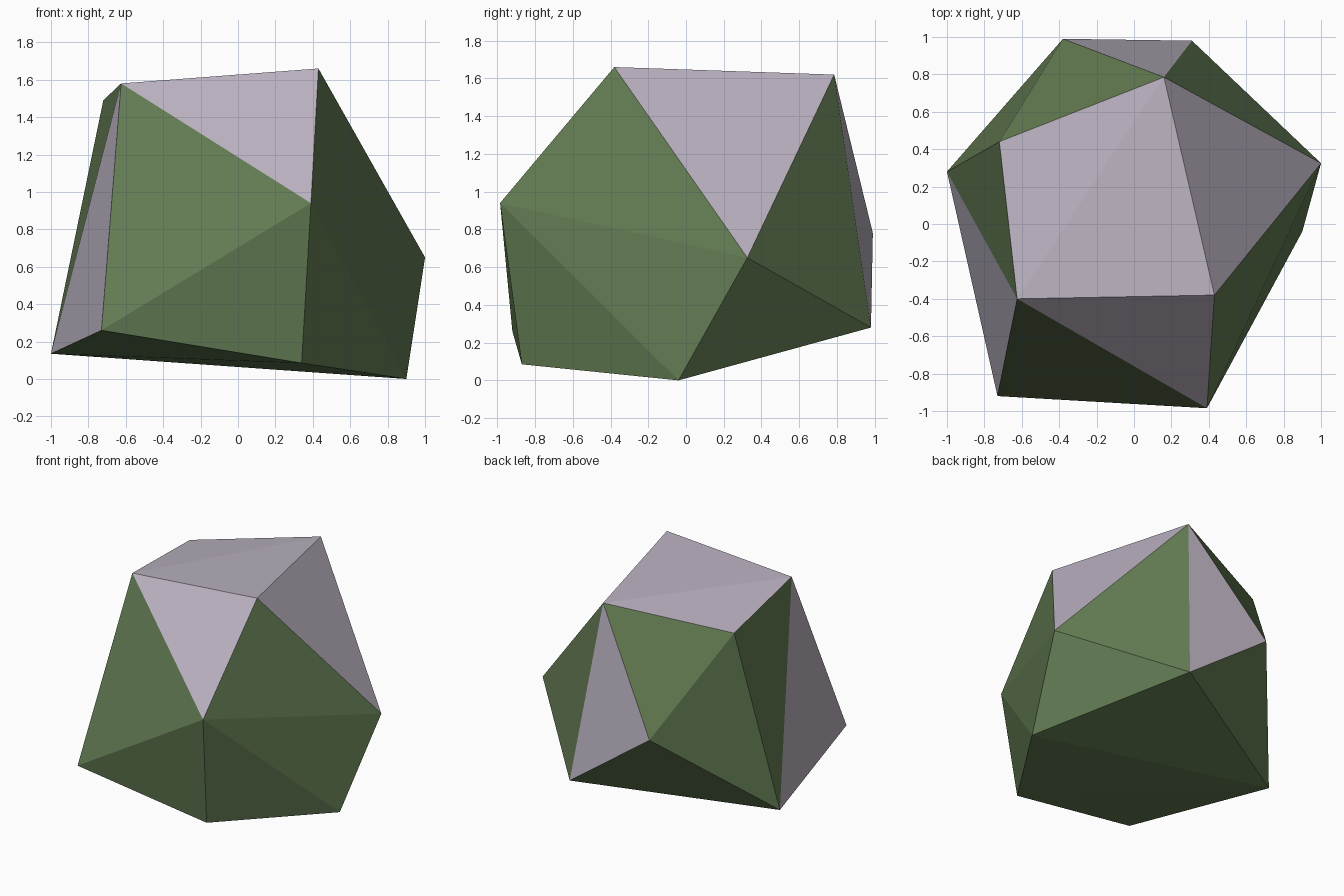
import bpy, bmesh

if "Cube" in bpy.data.objects:
    bpy.data.objects.remove(bpy.data.objects["Cube"])

# Corner points of the faceted boulder
P = {
    "A": (-0.38, 0.99, 0.78), "B": (0.31, 0.98, 0.28), "C": (1.00, 0.325, 0.65),
    "D": (0.16, 0.785, 1.62), "E": (-0.72, 0.44, 1.49), "F": (-0.625, -0.40, 1.58),
    "G": (0.43, -0.38, 1.66), "H": (-1.00, 0.28, 0.135), "I": (-0.73, -0.92, 0.26),
    "J": (0.39, -0.985, 0.94), "K": (0.90, -0.04, 0.00), "L": (0.34, -0.87, 0.085),
}
# Bare stone facets; every other facet is mossy
STONE = [set(s) for s in ("EFGD", "FGJ", "GCD", "HIF", "DAB")]


def material(name, color):
    m = bpy.data.materials.new(name)
    m.diffuse_color = (*color, 1.0)
    m.use_nodes = True
    m.node_tree.nodes["Principled BSDF"].inputs["Base Color"].default_value = m.diffuse_color
    return m


# Boulder: convex hull of the corners
bm = bmesh.new()
names = {bm.verts.new(co): key for key, co in P.items()}
bmesh.ops.convex_hull(bm, input=list(names))
bmesh.ops.recalc_face_normals(bm, faces=bm.faces)
for f in bm.faces:
    corners = {names[v] for v in f.verts}
    f.material_index = int(any(corners <= s for s in STONE))
    f.smooth = False

mesh = bpy.data.meshes.new("boulder")
bm.to_mesh(mesh)
bm.free()
mesh.materials.append(material("moss green", (0.122, 0.195, 0.084)))
mesh.materials.append(material("lilac grey stone", (0.50, 0.45, 0.535)))
bpy.context.collection.objects.link(bpy.data.objects.new("boulder", mesh))
